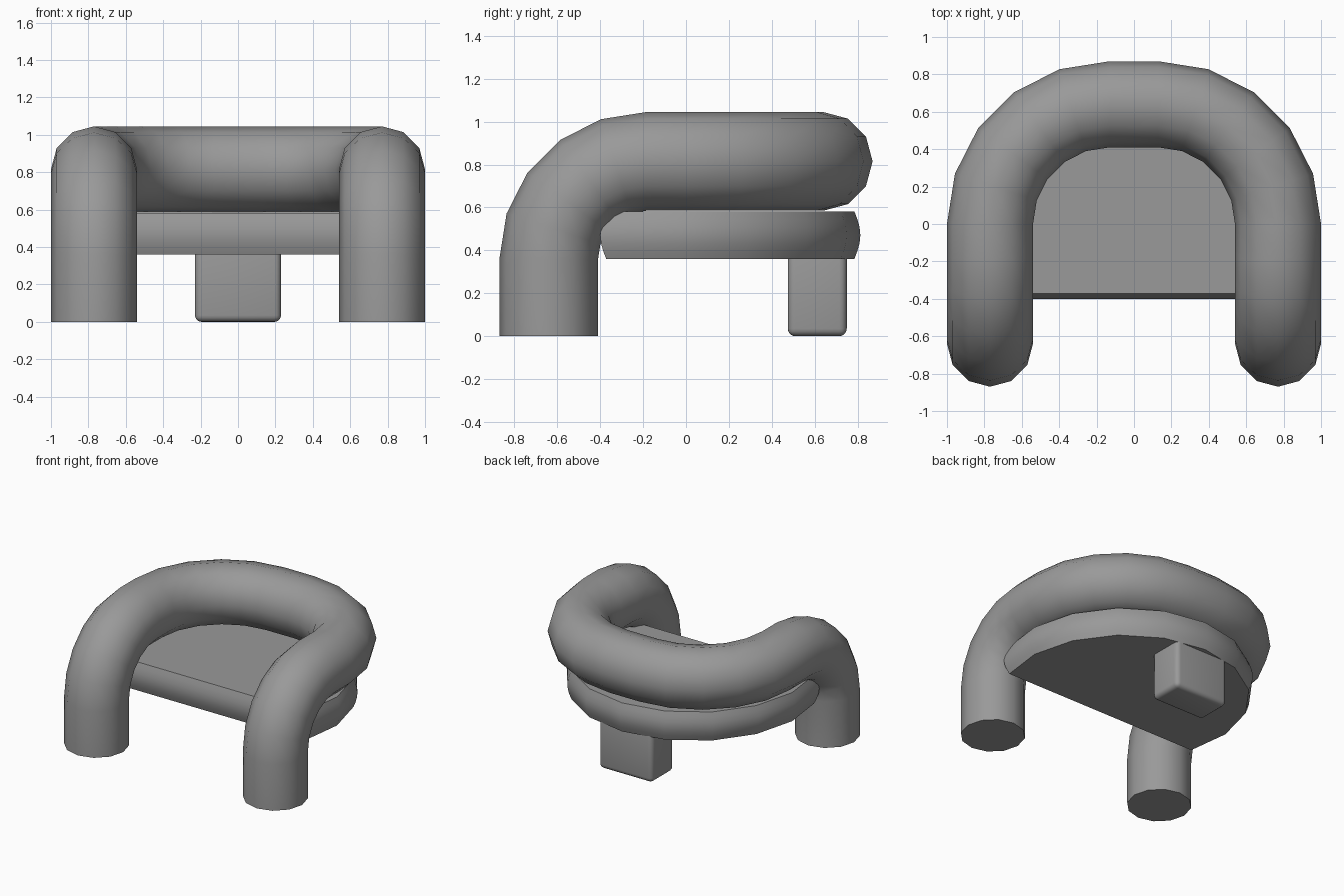
import bpy, bmesh
from math import sin, cos, pi, radians
from mathutils import Vector

cube = bpy.data.objects.get("Cube")
if cube:
    bpy.data.objects.remove(cube, do_unlink=True)

grey = bpy.data.materials.new("upholstery_grey")
grey.use_nodes = True
colour = (0.32, 0.32, 0.32, 1)
grey.diffuse_color = colour
grey.node_tree.nodes["Principled BSDF"].inputs["Base Color"].default_value = colour


def finish(name, bm, angle):
    """Turn a bmesh into a shaded object."""
    bmesh.ops.recalc_face_normals(bm, faces=bm.faces)
    mesh = bpy.data.meshes.new(name)
    bm.to_mesh(mesh)
    bm.free()
    obj = bpy.data.objects.new(name, mesh)
    bpy.context.collection.objects.link(obj)
    mesh.materials.append(grey)
    bpy.ops.object.select_all(action="DESELECT")
    obj.select_set(True)
    bpy.context.view_layer.objects.active = obj
    bpy.ops.object.shade_smooth_by_angle(angle=radians(angle))
    return obj


def skin(rings, bm):
    """Bridge equal closed loops of points and cap both ends."""
    loops = [[bm.verts.new(p) for p in ring] for ring in rings]
    n = len(loops[0])
    for a, b in zip(loops, loops[1:]):
        for i in range(n):
            j = (i + 1) % n
            bm.faces.new((a[i], a[j], b[j], b[i]))
    bm.faces.new(loops[0])
    bm.faces.new(loops[-1])


# Bent tube: front legs, arms and back in one sweep
TUBE, SIDES, STEPS = 0.23, 12, 5
BEND, BEND_Y, BEND_Z = 0.455, -0.185, 0.36
ARC, ARC_X = 0.64, 0.13
X = Vector((1, 0, 0))
Z = Vector((0, 0, 1))
frames = [(Vector((ARC_X + ARC, BEND_Y - BEND, 0)), X, Vector((0, -1, 0)))]
for i in range(STEPS + 1):
    a = i / STEPS * pi / 2
    up = Vector((0, -cos(a), sin(a)))
    frames.append((Vector((ARC_X + ARC, BEND_Y, BEND_Z)) + up * BEND, X, up))
for i in range(STEPS + 1):
    a = i / STEPS * pi / 2
    out = Vector((cos(a), sin(a), 0))
    frames.append((Vector((ARC_X, 0, BEND_Z + BEND)) + out * ARC, out, Z))
flip = Vector((-1, 1, 1))
frames += [tuple(v * flip for v in f) for f in reversed(frames)]
rings = []
for centre, out, up in frames:
    angles = [2 * pi * k / SIDES for k in range(SIDES)]
    rings.append([centre + (out * cos(t) + up * sin(t)) * TUBE for t in angles])
bm = bmesh.new()
skin(rings, bm)
finish("tube_frame", bm, 40)

# Seat: round-backed slab with a straight front and a bulging rim
SEAT_LOW, SEAT_HIGH, SEAT_Y, SEAT_R, SEAT_FRONT = 0.36, 0.582, -0.1, 0.885, -0.372
BULGE, LEVELS, ARC_STEPS = 0.028, 6, 10
rings = []
for k in range(LEVELS + 1):
    t = k / LEVELS
    grow = BULGE * sin(pi * t)
    z = SEAT_LOW + (SEAT_HIGH - SEAT_LOW) * t
    a0 = radians(-18)
    ring = []
    for i in range(ARC_STEPS + 1):
        a = a0 + (pi - 2 * a0) * i / ARC_STEPS
        y = SEAT_Y + (SEAT_R + grow) * sin(a)
        if i in (0, ARC_STEPS):
            y = SEAT_FRONT - grow
        ring.append(Vector(((SEAT_R + grow) * cos(a), y, z)))
    rings.append(ring)
bm = bmesh.new()
skin(rings, bm)
finish("seat", bm, 42)

# Rear foot: rounded block under the back of the seat
bm = bmesh.new()
bmesh.ops.create_cube(bm, size=1)
for v in bm.verts:
    v.co = Vector((v.co.x * 0.46, 0.612 + v.co.y * 0.275, 0.2 + v.co.z * 0.4))
bmesh.ops.bevel(bm, geom=bm.edges[:], offset=0.035, segments=4, profile=0.5, affect="EDGES")
finish("rear_foot", bm, 40)
